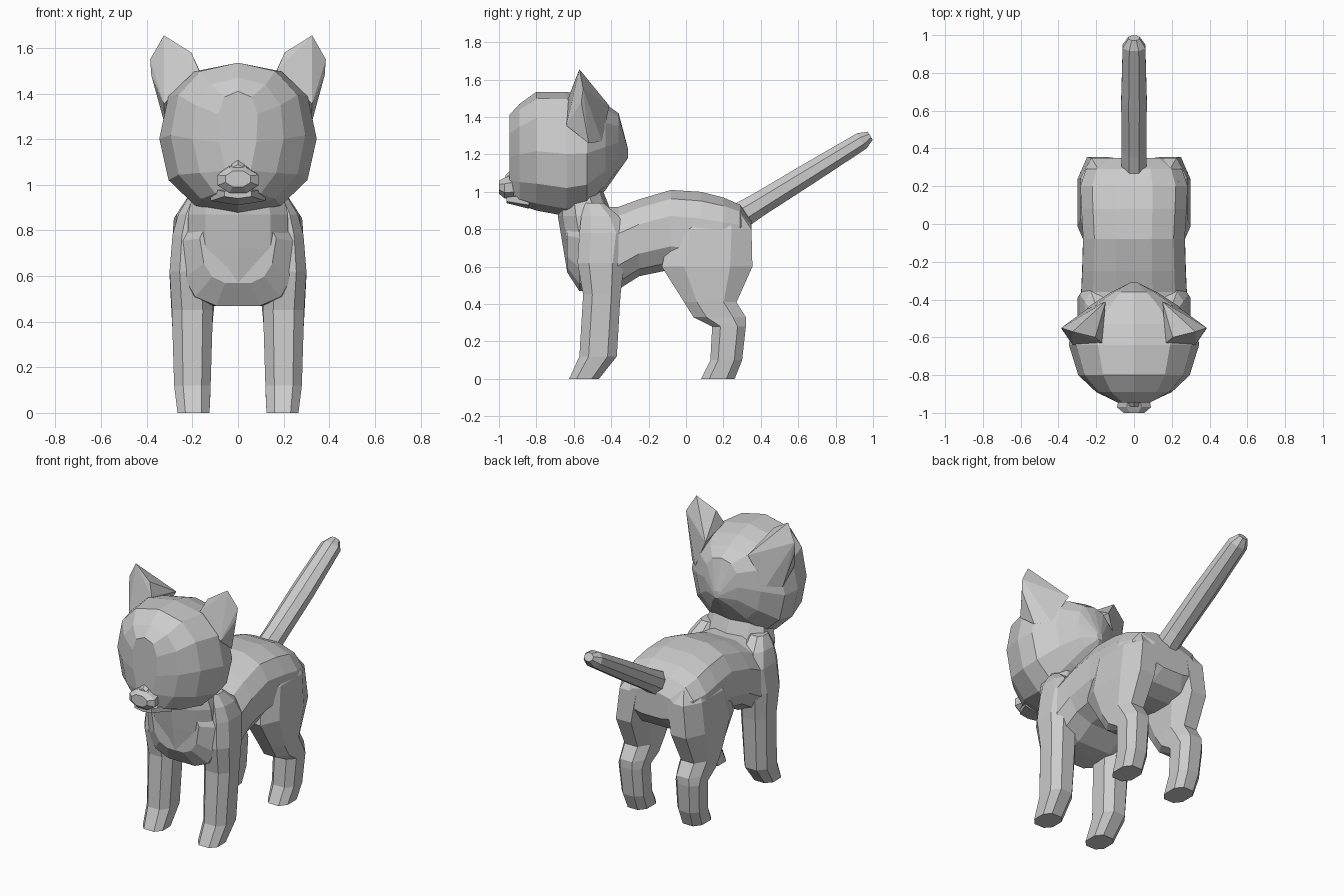
import bpy
import bmesh
from math import sin, cos, pi, copysign
from mathutils import Vector

if "Cube" in bpy.data.objects:
    bpy.data.objects.remove(bpy.data.objects["Cube"])

grey = bpy.data.materials.new("plain grey")
grey.use_nodes = True
GREY = (0.6, 0.6, 0.6, 1)
grey.diffuse_color = GREY
grey.node_tree.nodes["Principled BSDF"].inputs["Base Color"].default_value = GREY


def finish(bm, name):
    bmesh.ops.recalc_face_normals(bm, faces=bm.faces)
    mesh = bpy.data.meshes.new(name)
    bm.to_mesh(mesh)
    bm.free()
    mesh.materials.append(grey)
    obj = bpy.data.objects.new(name, mesh)
    bpy.context.collection.objects.link(obj)


def section(sides, power=2.0, low=2.0, taper=0.0, turn=0.5):
    """Rounded polygon filling a unit box; power and low square its upper and
    lower halves, taper widens its top."""
    points = []
    for i in range(sides):
        a = 2 * pi * (i + turn) / sides
        p = power if sin(a) > 0 else low
        points.append([copysign(abs(f) ** (2 / p), f) for f in (cos(a), sin(a))])
    wide, tall = (max(p[k] for p in points) for k in (0, 1))
    return [(u / wide * (1 + taper * v / tall), v / tall) for u, v in points]


def loft(name, rings):
    """Skin a list of equal-length point rings and cap both ends."""
    bm = bmesh.new()
    loops = [[bm.verts.new(p) for p in ring] for ring in rings]
    n = len(loops[0])
    for a, b in zip(loops, loops[1:]):
        for i in range(n):
            j = (i + 1) % n
            bm.faces.new((a[i], a[j], b[j], b[i]))
    bm.faces.new(loops[0])
    bm.faces.new(loops[-1])
    finish(bm, name)


def along_y(name, rows, sides, power, low, turn=0.5):
    """Rows: y, bottom z, top z, half width, taper."""
    loft(name, [[(u * w, y, (b + t) / 2 + v * (t - b) / 2)
                 for u, v in section(sides, power, low, taper, turn)]
                for y, b, t, w, taper in rows])


def upright(name, rows, sides, power):
    """Rows: z, front y, back y, inner x, outer x."""
    loft(name, [[((x0 + x1) / 2 + u * (x1 - x0) / 2,
                  (y0 + y1) / 2 + v * (y1 - y0) / 2, z)
                 for u, v in section(sides, power, power)]
                for z, y0, y1, x0, x1 in rows])


def mirrored(rows, side):
    return [(z, y0, y1, a * side, b * side) for z, y0, y1, a, b in rows]


# Torso, from chest to rump
along_y("torso", [
    (-0.635, 0.57, 0.86, 0.16, 0.15), (-0.57, 0.47, 0.89, 0.24, 0.05),
    (-0.46, 0.47, 0.92, 0.28, 0), (-0.36, 0.48, 0.92, 0.28, 0),
    (-0.25, 0.55, 0.96, 0.275, 0), (-0.08, 0.585, 1.01, 0.27, 0),
    (0.08, 0.56, 1.0, 0.28, 0), (0.2, 0.56, 0.97, 0.285, 0),
    (0.29, 0.6, 0.93, 0.255, 0), (0.35, 0.68, 0.84, 0.17, 0)], 12, 2.5, 3)

# Neck, sunk into the chest and the skull
upright("neck", [
    (0.57, -0.635, -0.4, -0.13, 0.13), (0.72, -0.66, -0.36, -0.22, 0.22),
    (0.87, -0.685, -0.39, -0.22, 0.22), (1.02, -0.68, -0.45, -0.18, 0.18)], 10, 2.2)

# Head, from the flat face to the pointed back of the skull
along_y("head", [
    (-0.945, 0.96, 1.41, 0.08, 0.4), (-0.89, 0.93, 1.47, 0.2, 0.1),
    (-0.8, 0.9, 1.535, 0.295, 0), (-0.64, 0.87, 1.535, 0.345, 0),
    (-0.53, 0.9, 1.51, 0.33, 0), (-0.43, 1.01, 1.47, 0.23, 0),
    (-0.36, 1.11, 1.42, 0.12, 0), (-0.31, 1.18, 1.23, 0.02, 0)], 12, 2.35, 2.3, 0)

# Muzzle with a small nose bridge and a chin
along_y("muzzle", [
    (-0.92, 0.96, 1.09, 0.08, 0), (-0.97, 0.965, 1.075, 0.09, 0),
    (-1.0, 0.99, 1.06, 0.055, 0)], 8, 2, 2)
along_y("nose_bridge", [
    (-0.92, 1.04, 1.13, 0.035, -0.3), (-0.965, 1.03, 1.09, 0.03, -0.3)], 6, 2, 2)
along_y("chin", [
    (-0.84, 0.91, 1.0, 0.12, 0), (-0.96, 0.94, 0.98, 0.06, 0)], 6, 2.5, 2.5)

FRONT_LEG = [
    (0, -0.625, -0.465, 0.125, 0.265), (0.12, -0.57, -0.37, 0.12, 0.28),
    (0.45, -0.55, -0.35, 0.11, 0.29), (0.62, -0.58, -0.33, 0.12, 0.3),
    (0.78, -0.57, -0.31, 0.12, 0.287), (0.87, -0.56, -0.36, 0.12, 0.262),
    (0.94, -0.54, -0.44, 0.13, 0.22)]
HIND_LEG = [
    (0, 0.08, 0.26, 0.125, 0.265), (0.1, 0.13, 0.3, 0.12, 0.275),
    (0.28, 0.14, 0.32, 0.12, 0.285), (0.33, 0.04, 0.32, 0.115, 0.285),
    (0.41, -0.01, 0.27, 0.11, 0.29), (0.6, -0.13, 0.355, 0.09, 0.3),
    (0.8, -0.08, 0.35, 0.05, 0.283), (0.89, 0.02, 0.29, 0.05, 0.235)]
# Ear corners: tip, outer edge, base and root behind
EAR = [(0.325, -0.57, 1.655), (0.385, -0.55, 1.55), (0.38, -0.56, 1.48),
       (0.325, -0.64, 1.355), (0.17, -0.63, 1.5), (0.205, -0.6, 1.58),
       (0.15, -0.41, 1.46), (0.25, -0.45, 1.27), (0.32, -0.52, 1.26)]

for side, label in ((1, "left"), (-1, "right")):
    upright(f"{label}_front_leg", mirrored(FRONT_LEG, side), 8, 2.6)
    upright(f"{label}_hind_leg", mirrored(HIND_LEG, side), 8, 2.6)
    bm = bmesh.new()
    for x, y, z in EAR:
        bm.verts.new((x * side, y, z))
    bmesh.ops.convex_hull(bm, input=bm.verts)
    finish(bm, f"{label}_ear")

# Tail, a straight tapered rod rising backwards
start, end = Vector((0, 0.24, 0.84)), Vector((0, 0.985, 1.3))
axis = (end - start).normalized()
up = axis.cross(Vector((-1, 0, 0)))
tail = []
for t, wide, tall in ((0, 0.065, 0.075), (0.2, 0.065, 0.064), (0.55, 0.068, 0.058),
                      (0.94, 0.06, 0.048), (1, 0.03, 0.025)):
    centre = start.lerp(end, t)
    tail.append([centre + Vector((u * wide, 0, 0)) + up * (v * tall)
                 for u, v in section(8)])
loft("tail", tail)
